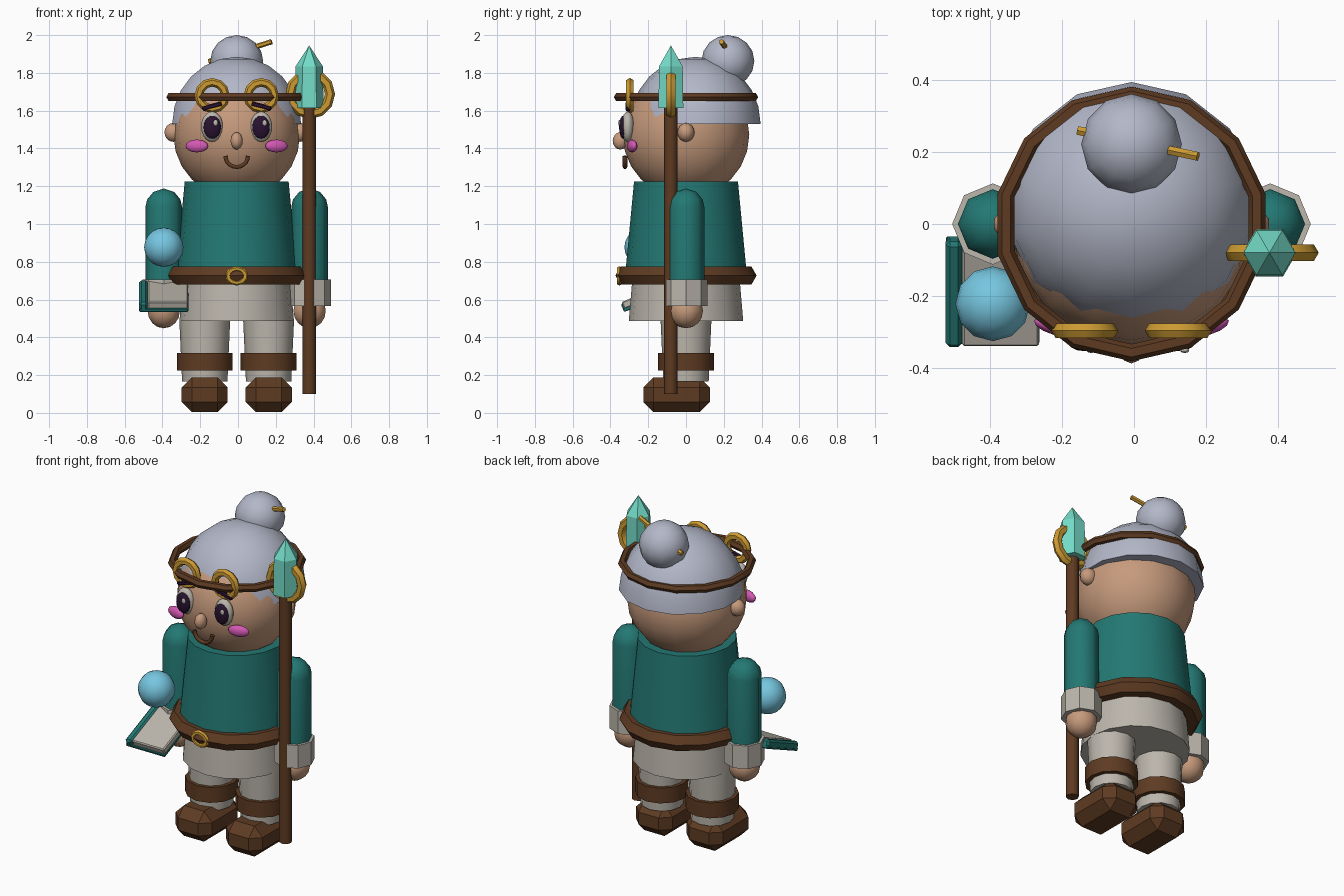
import bpy, bmesh, math
from mathutils import Matrix, Vector, Euler

if "Cube" in bpy.data.objects:
    bpy.data.objects.remove(bpy.data.objects["Cube"])

CX = -0.007  # figure's centre line


def material(name, hexcode):
    def lin(v):
        v /= 255
        return v / 12.92 if v <= 0.04045 else ((v + 0.055) / 1.055) ** 2.4
    m = bpy.data.materials.new(name)
    m.diffuse_color = [lin(int(hexcode[i:i + 2], 16)) for i in (0, 2, 4)] + [1]
    m.use_nodes = True
    m.node_tree.nodes["Principled BSDF"].inputs["Base Color"].default_value = m.diffuse_color
    return m


SKIN = material("skin", "C69A7C")
HAIR = material("silver_hair", "B3B7C8")
TEAL = material("teal_cloth", "237873")
BLUE = material("orb_blue", "76C6E0")
MINT = material("crystal_mint", "74DCC8")
GOLD = material("gold", "CC9A32")
BROWN = material("brown_leather", "5E3B22")
CREAM = material("cream_cloth", "BCB6AC")
PINK = material("cheek_pink", "D458B4")
DARK = material("dark_plum", "281230")


def finish(name, bm, mat, loc=(0, 0, 0), rot=(0, 0, 0), scale=(1, 1, 1), angle=50):
    bmesh.ops.recalc_face_normals(bm, faces=bm.faces)
    me = bpy.data.meshes.new(name)
    bm.to_mesh(me)
    bm.free()
    me.materials.append(mat)
    if angle:
        me.polygons.foreach_set("use_smooth", [True] * len(me.polygons))
        me.set_sharp_from_angle(angle=math.radians(angle))
    ob = bpy.data.objects.new(name, me)
    ob.location, ob.rotation_euler, ob.scale = loc, rot, scale
    bpy.context.collection.objects.link(ob)
    return ob


def lathe(name, profile, mat, segs=14, **kw):
    """Revolve (radius, z) points about z and close both ends."""
    bm = bmesh.new()
    rings = []
    for r, z in profile:
        if r < 1e-5:
            rings.append([bm.verts.new((0, 0, z))])
        else:
            rings.append([bm.verts.new((r * math.sin(2 * math.pi * i / segs),
                                        -r * math.cos(2 * math.pi * i / segs), z))
                          for i in range(segs)])
    for a, b in zip(rings, rings[1:]):
        for i in range(segs):
            j = (i + 1) % segs
            quad = [a[i % len(a)], a[j % len(a)], b[j % len(b)], b[i % len(b)]]
            bm.faces.new(list(dict.fromkeys(quad)))
    for ring in (rings[0], rings[-1]):
        if len(ring) > 2:
            bm.faces.new(ring)
    return finish(name, bm, mat, **kw)


def ball(name, mat, loc, size, segs=14, rows=10, start=-0.5, **kw):
    """Ellipsoid; start=0 gives only the upper half."""
    prof = []
    for k in range(rows + 1):
        t = math.pi * (start + (0.5 - start) * k / rows)
        prof.append((max(0, math.cos(t)), math.sin(t)))
    return lathe(name, prof, mat, segs, loc=loc, scale=size, **kw)


def ring(name, mat, loc, major, minor, segs=14, sides=6, rot=(0, 0, 0), scale=(1, 1, 1)):
    bm = bmesh.new()
    loops = []
    for i in range(segs):
        a = 2 * math.pi * i / segs
        loops.append([])
        for j in range(sides):
            b = 2 * math.pi * j / sides
            r = major + minor * math.cos(b)
            loops[-1].append(bm.verts.new((r * math.sin(a), -r * math.cos(a), minor * math.sin(b))))
    for i in range(segs):
        p, q = loops[i], loops[(i + 1) % segs]
        for j in range(sides):
            k = (j + 1) % sides
            bm.faces.new((p[j], p[k], q[k], q[j]))
    return finish(name, bm, mat, loc, rot, scale)


def box(name, mat, loc, size, bevel=0, rot=(0, 0, 0)):
    bm = bmesh.new()
    bmesh.ops.create_cube(bm, size=1, matrix=Matrix.Diagonal((*size, 1)))
    if bevel:
        bmesh.ops.bevel(bm, geom=bm.edges[:], offset=bevel, segments=1, affect='EDGES')
    return finish(name, bm, mat, loc, rot, angle=0)


def rod(name, mat, a, b, r, segs=8):
    a, b = Vector(a), Vector(b)
    rot = (b - a).to_track_quat('Z', 'Y').to_euler()
    return lathe(name, [(r, 0), (r, (b - a).length)], mat, segs, loc=a, rot=rot)


UP = (math.pi / 2, 0, 0)  # stands a ring upright, facing the front

# Torso, belt and hips
lathe("tunic", [(0.325, 0.70), (0.275, 1.225)], TEAL, 16, loc=(CX, 0, 0))
lathe("hips", [(0.303, 0.487), (0.283, 0.72)], CREAM, 16, loc=(CX, 0, 0))
ring("belt", BROWN, (CX, 0, 0.727), 0.32, 0.054, 14, 6)
ring("buckle", GOLD, (CX, -0.353, 0.725), 0.038, 0.013, 10, 6, UP, (1.2, 1, 1))

# Head, hair, bun and hair stick
ball("head", SKIN, (CX, 0, 1.472), (0.335, 0.335, 0.335), 16, 12)
ball("hair_cap", HAIR, (CX, 0.05, 1.53), (0.35, 0.345, 0.355), 14, 6, start=0)
ball("hair_bun", HAIR, (CX, 0.222, 1.863), (0.14, 0.14, 0.137), 12, 8)
rod("hair_stick", GOLD, (-0.155, 0.26, 1.86), (0.178, 0.188, 1.965), 0.014, 6)
ring("headband", BROWN, (CX, 0, 1.672), 0.358, 0.024, 14, 6)

# Face centre: nose and smiling mouth
ball("nose", SKIN, (CX, -0.348, 1.44), (0.034, 0.04, 0.046), 10, 8)
cu = bpy.data.curves.new("mouth", 'CURVE')
cu.dimensions = '3D'
cu.bevel_depth, cu.bevel_resolution, cu.use_fill_caps = 0.012, 1, True
sp = cu.splines.new('POLY')
sp.points.add(10)
for i, p in enumerate(sp.points):
    a = math.pi * (1 + i / 10)
    p.co = (CX + 0.06 * math.cos(a), -0.323, 1.36 + 0.058 * math.sin(a), 1)
cu.materials.append(BROWN)
bpy.context.collection.objects.link(bpy.data.objects.new("mouth", cu))

# Paired parts, side -1 is the book hand, +1 the staff hand
for side, tag in ((-1, "right"), (1, "left")):
    def at(x, y, z):
        return (CX + side * x, y, z)

    # Face
    ball("ear_" + tag, SKIN, at(0.335, 0, 1.485), (0.05, 0.045, 0.05), 10, 8)
    ball("eye_white_" + tag, CREAM, at(0.13, -0.308, 1.515), (0.058, 0.036, 0.08), 12, 10)
    ball("pupil_" + tag, DARK, at(0.129, -0.332, 1.512), (0.046, 0.022, 0.061), 12, 10)
    ball("eye_glint_" + tag, CREAM, (CX + side * 0.13 + 0.018, -0.352, 1.535),
         (0.013, 0.007, 0.016), 8, 6)
    box("brow_" + tag, DARK, at(0.13, -0.305, 1.624), (0.11, 0.03, 0.026), 0.006,
        (0, side * math.radians(14), 0))
    ball("cheek_" + tag, PINK, at(0.211, -0.285, 1.413), (0.062, 0.024, 0.034), 12, 8,
         rot=(0, 0, side * math.radians(15)))
    ring("goggle_ring_" + tag, GOLD, at(0.13, -0.297, 1.68), 0.07, 0.023, 12, 6, UP)

    # Arms
    lathe("sleeve_" + tag, [(0.097, 0.60), (0.097, 1.09), (0.088, 1.13), (0.055, 1.17), (0, 1.188)],
          TEAL, 8, loc=at(0.386, 0, 0))
    lathe("cuff_" + tag, [(0.113, 0.565), (0.113, 0.705)], CREAM, 8, loc=at(0.386, 0, 0), angle=30)
    ball("hand_" + tag, SKIN, at(0.386, 0, 0.54), (0.09, 0.09, 0.092), 10, 8)

    # Legs and boots
    lathe("leg_" + tag, [(0.12, 0.165), (0.135, 0.50)], CREAM, 12, loc=at(0.169, 0, 0))
    lathe("leg_strap_" + tag, [(0.148, 0.225), (0.148, 0.318)], BROWN, 12, loc=at(0.169, 0, 0))
    box("boot_" + tag, BROWN, at(0.17, -0.05, 0.096), (0.245, 0.352, 0.185), 0.055)

# Staff with crystal and gold ring
SX, SY = 0.377, -0.08
lathe("staff", [(0.036, 0.10), (0.036, 1.64)], BROWN, 8, loc=(SX, SY, 0))
lathe("crystal", [(0.076, 1.615), (0.072, 1.835), (0, 1.945)], MINT, 6,
      loc=(SX, SY, 0), rot=(0, 0, math.pi / 2), angle=0)
ring("staff_ring", GOLD, (SX + 0.005, SY, 1.688), 0.105, 0.027, 12, 6, UP)

# Tilted book with floating orb
TILT = Euler((math.radians(23), 0, 0))
BOOK = Vector((-0.393, -0.19, 0.62))


def book_part(name, mat, off, size, bevel):
    v = Vector(off)
    v.rotate(TILT)
    box(name, mat, BOOK + v, size, bevel, TILT)


book_part("book_cover", TEAL, (0, 0, -0.016), (0.26, 0.32, 0.02), 0.004)
book_part("book_spine", TEAL, (-0.108, 0, 0), (0.046, 0.32, 0.052), 0.012)
book_part("book_pages", CREAM, (0.022, 0, 0.008), (0.214, 0.306, 0.04), 0.006)
ball("orb", BLUE, (-0.393, -0.222, 0.877), (0.104, 0.104, 0.104), 12, 10)
